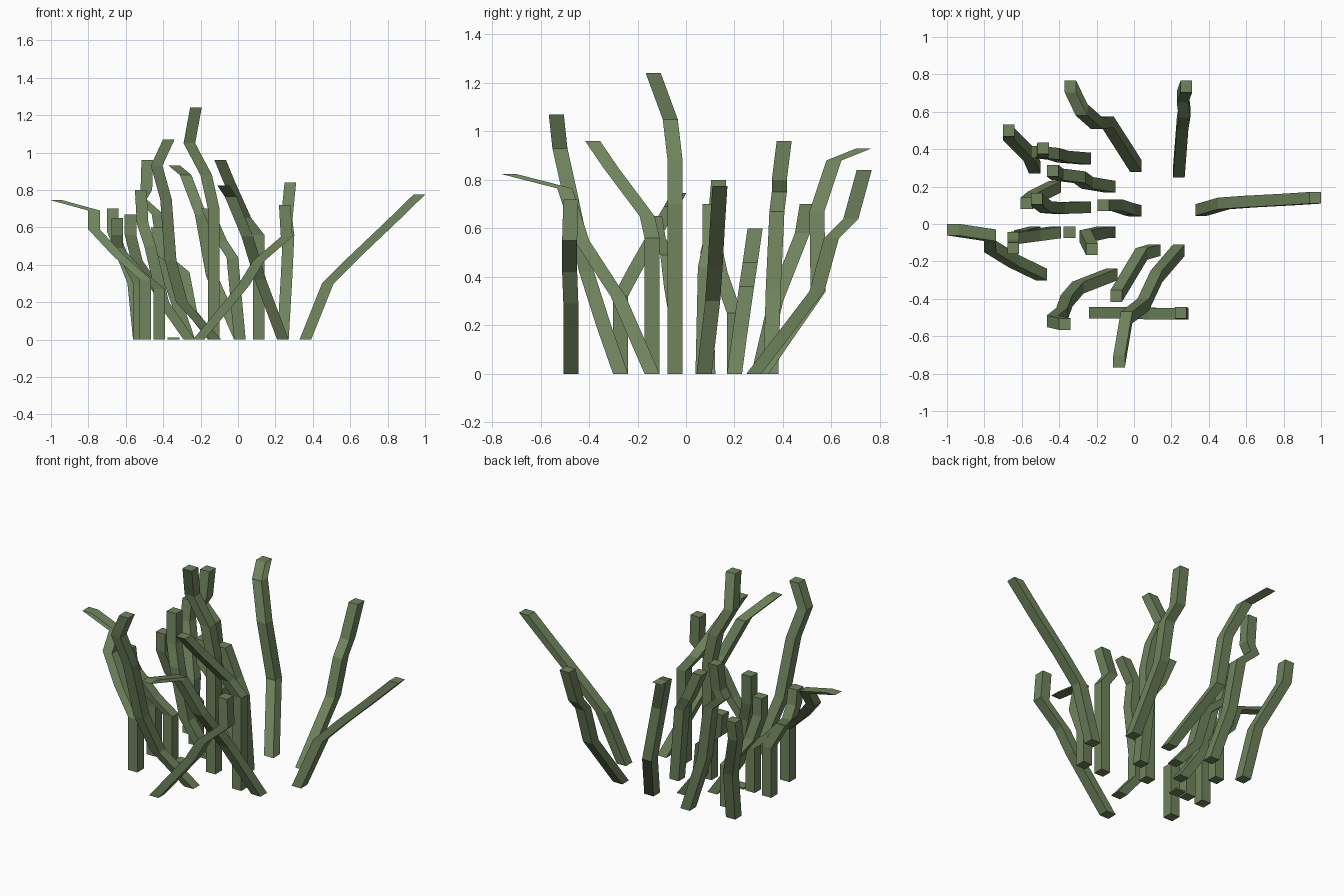
import bpy, bmesh

W = 0.031  # half width of the square stem section

mat = bpy.data.materials.new("stem_green")
mat.diffuse_color = (0.16, 0.23, 0.11, 1)


def stem(name, path):
    """Stack horizontal squares along a bent path and skin them."""
    bm = bmesh.new()
    rings = [[bm.verts.new((x + sx * W, y + sy * W, z))
              for sx, sy in ((-1, -1), (1, -1), (1, 1), (-1, 1))]
             for x, y, z in path]
    for a, b in zip(rings, rings[1:]):
        for i in range(4):
            j = (i + 1) % 4
            bm.faces.new((a[i], a[j], b[j], b[i]))
    bm.faces.new(rings[0][::-1])
    bm.faces.new(rings[-1])
    me = bpy.data.meshes.new(name)
    bm.to_mesh(me)
    bm.free()
    me.materials.append(mat)
    bpy.context.collection.objects.link(bpy.data.objects.new(name, me))


# back row of stems
stem("stem_back_tall", [(.01, .31, 0), (-.14, .545, .34), (-.2, .54, .67), (-.28, .61, .88), (-.34, .735, .93)])
stem("stem_back_right", [(.24, .28, 0), (.26, .54, .34), (.27, .6, .56), (.26, .68, .64), (.28, .735, .84)])
stem("stem_back_left", [(-.26, .35, 0), (-.38, .36, .35), (-.43, .375, .67), (-.52, .385, .75), (-.49, .385, .8), (-.485, .405, .96)])
stem("stem_back_outer", [(-.53, .3, 0), (-.56, .37, .3), (-.67, .48, .58), (-.67, .5, .7)])

# middle stems
stem("stem_mid_short", [(.01, .07, 0), (-.03, .08, .44), (-.09, .1, .53), (-.165, .1, .7)])
stem("stem_mid_bent", [(-.13, .2, 0), (-.25, .22, .15), (-.29, .25, .36), (-.41, .265, .46), (-.435, .285, .6)])
stem("stem_mid_left", [(-.26, .09, 0), (-.4, .085, .2), (-.47, .09, .5), (-.51, .12, .62), (-.52, .135, .8)])
stem("stem_mid_outer", [(-.42, .2, 0), (-.42, .2, .25), (-.54, .14, .42), (-.575, .11, .56), (-.575, .11, .67)])
stem("stem_right_arching", [(.36, .075, 0), (.48, .11, .3), (.62, .12, .44), (.81, .13, .62), (.969, .14, .775)])
stem("stem_tallest", [(-.13, -.045, 0), (-.13, -.045, .7), (-.17, -.045, .88), (-.26, -.065, 1.05), (-.225, -.135, 1.24)])
stem("stem_left_hooked", [(-.42, -.045, 0), (-.42, -.045, .27), (-.53, -.06, .36), (-.645, -.075, .49), (-.645, -.115, .56), (-.645, -.13, .65)])
stem("stem_left_column", [(-.53, -.045, 0), (-.53, -.045, .3), (-.61, -.065, .45)])
stem("stem_stub", [(-.345, -.045, 0), (-.345, -.045, .01)])

# front stems
stem("stem_left_arching", [(-.495, -.27, 0), (-.495, -.27, .32), (-.64, -.2, .45), (-.77, -.12, .59), (-.77, -.06, .69), (-.969, -.03, .745)])
stem("stem_front_leaning", [(-.21, -.475, 0), (.03, -.475, .29), (.11, -.48, .42), (.26, -.48, .55), (.25, -.475, .72)])
stem("stem_front_reaching", [(.24, -.14, 0), (.12, -.28, .32), (.05, -.43, .55), (-.04, -.5, .765), (-.08, -.735, .825)])
stem("stem_front_upright", [(.11, -.14, 0), (.11, -.14, .56), (.04, -.16, .65), (-.05, -.31, .85), (-.095, -.385, .96)])
stem("stem_front_left", [(-.12, -.27, 0), (-.3, -.34, .2), (-.36, -.41, .42), (-.385, -.48, .75), (-.435, -.52, .93), (-.37, -.535, 1.07)])
